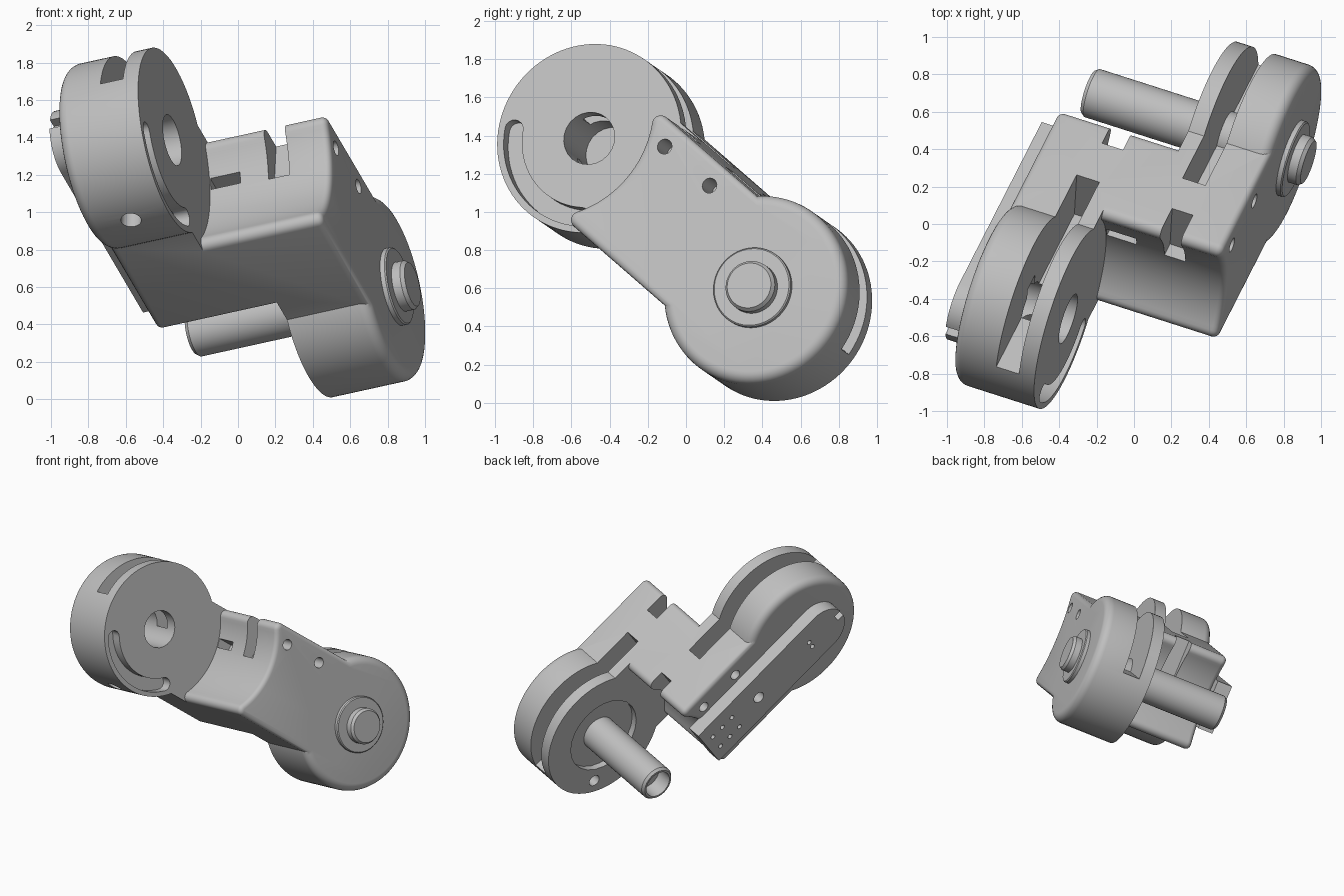
import bpy, bmesh, math
from mathutils import Matrix, Vector

cube = bpy.data.objects.get("Cube")
if cube:
    bpy.data.objects.remove(cube)

# Tilted frame of the link: X = hinge axis, Y = length, Z = upper side
axis = Vector((0.932, -0.298, 0.205)).normalized()
length = Vector((0.36, 0.704, -0.612))
length = (length - axis * length.dot(axis)).normalized()
FRAME = Matrix((axis, length, axis.cross(length))).transposed().to_4x4()
FRAME.translation = (0.023, -0.007, 0.945)

HINGE, RADIUS, INNER, OUTER = 0.757, 0.505, 0.11, 0.58
HALF, CLEAR, TIP = 0.375, 0.56, 0.045

grey = bpy.data.materials.new("light grey")
grey.use_nodes = True
grey.diffuse_color = (0.52, 0.52, 0.52, 1)
grey.node_tree.nodes["Principled BSDF"].inputs["Base Color"].default_value = (0.52, 0.52, 0.52, 1)


def finish(bm, name):
    bmesh.ops.recalc_face_normals(bm, faces=bm.faces)
    mesh = bpy.data.meshes.new(name)
    bm.to_mesh(mesh)
    bm.free()
    mesh.materials.append(grey)
    ob = bpy.data.objects.new(name, mesh)
    bpy.context.collection.objects.link(ob)
    ob.matrix_world = FRAME
    return ob


def box(name, x, y, z):
    bm = bmesh.new()
    bmesh.ops.create_cube(bm, size=1)
    for v in bm.verts:
        v.co = [lo + (hi - lo) * (c + 0.5) for (lo, hi), c in zip((x, y, z), v.co)]
    return finish(bm, name)


def lathe(name, profile, y=0, z=0, steps=72):
    """Turn (radius, distance) points about an axis parallel to the hinge."""
    bm = bmesh.new()
    rings = []
    for r, d in profile:
        angles = [math.tau * i / steps for i in range(steps)]
        rings.append([bm.verts.new((d, y + r * math.cos(t), z + r * math.sin(t))) for t in angles])
    for a, b in zip(rings, rings[1:]):
        for i in range(steps):
            j = (i + 1) % steps
            bm.faces.new((a[i], a[j], b[j], b[i]))
    bm.faces.new(rings[0])
    bm.faces.new(rings[-1])
    return finish(bm, name)


def prism(name, outline, x0, x1):
    """Extrude a (length, height) outline along the hinge axis."""
    bm = bmesh.new()
    face = bm.faces.new([bm.verts.new((x0, y, z)) for y, z in outline])
    new = bmesh.ops.extrude_face_region(bm, geom=[face])["geom"]
    bmesh.ops.translate(bm, verts=[g for g in new if isinstance(g, bmesh.types.BMVert)], vec=(x1 - x0, 0, 0))
    return finish(bm, name)


def arc(cy, cz, r, start, end, n):
    angles = [math.radians(start + (end - start) * i / n) for i in range(n + 1)]
    return [(cy + r * math.cos(t), cz + r * math.sin(t)) for t in angles]


def combine(target, tool, operation="DIFFERENCE"):
    mod = target.modifiers.new("boolean", "BOOLEAN")
    mod.operation, mod.solver, mod.object = operation, "EXACT", tool
    bpy.context.view_layer.objects.active = target
    bpy.ops.object.modifier_apply(modifier=mod.name)
    bpy.data.objects.remove(tool)


def drill(target, y, z, r, x0, x1):
    combine(target, lathe("drill", [(r, x0), (r, x1)], y, z, 24))


# Central block with a hollow clearing the neighbour at each hinge, tips rounded
body = box("link_body", (-OUTER, OUTER), (-HINGE, HINGE), (-HALF, HALF))
reach = math.sqrt((CLEAR + TIP) ** 2 - (HALF - TIP) ** 2)
lean = math.degrees(math.atan2(HALF - TIP, reach))
upper = arc(-HINGE, 0, CLEAR, 0, lean, 14) + arc(reach - HINGE, HALF - TIP, TIP, 180 + lean, 90, 8)[1:]
lower = [(y, -z) for y, z in reversed(upper[1:])]
hollow = lower + upper + [(reach - HINGE, 0.7), (-1.5, 0.7), (-1.5, -0.7), (reach - HINGE, -0.7)]
for s in (1, -1):
    combine(body, prism("clearance", [(s * y, z) for y, z in hollow], -s * INNER, s * 0.9))

# Round the outer side edges
bm = bmesh.new()
bm.from_mesh(body.data)
rims = [e for e in bm.edges if e.calc_face_angle(0) > 0.7
        and all(abs(v.co.x) > OUTER - 0.001 for v in e.verts)]
bmesh.ops.bevel(bm, geom=rims, offset=0.035, segments=4, profile=0.5, affect="EDGES")
bm.to_mesh(body.data)
bm.free()

# Hinge drums with rounded outer rims
for s in (1, -1):
    rim = [(RADIUS - 0.06 + z, s * (OUTER - 0.06 + x)) for z, x in arc(0, 0, 0.06, 0, 90, 6)]
    combine(body, lathe("drum", [(RADIUS, s * INNER)] + rim, s * HINGE, 0, 96), "UNION")

for s, near, far, end in ((1, 0.225, 0.345, 0.12), (-1, 0.165, 0.285, 0.16)):
    def span(a, b):
        return tuple(sorted((s * a, s * b)))
    # Slot through the upper half of the drum
    combine(body, box("slot", span(0.2, 0.33), span(0.1, 1.4), (0.05, 0.8)))
    # Notch and slit in the hollow
    combine(body, box("notch", span(near, far), span(-0.4, -end), (0.08, 0.6)))
    combine(body, box("slit", span(-0.105, 0.065), span(-0.4, -0.1), (0.095, 0.16)))
    # Side screw holes
    for y in (-0.137, 0.197):
        drill(body, s * y, 0.255, 0.04, s * 0.4, s * 0.7)

# Drain hole under the open hinge
drain = [(y, x) for x, y in arc(-0.325, -HINGE, 0.055, 0, 345, 23)]
bm = bmesh.new()
face = bm.faces.new([bm.verts.new((x, y, -0.7)) for y, x in drain])
moved = bmesh.ops.extrude_face_region(bm, geom=[face])["geom"]
bmesh.ops.translate(bm, verts=[g for g in moved if isinstance(g, bmesh.types.BMVert)], vec=(0, 0, 0.9))
combine(body, finish(bm, "drain"))

# Bore and curved groove on the open hinge
drill(body, -HINGE, 0, 0.14, -0.5, 0)
first, last = 212, 306
(ay, az), (by, bz) = arc(-HINGE, 0, 0.42, first, last, 1)
groove = arc(-HINGE, 0, 0.47, first, last, 20) + arc(by, bz, 0.05, last, last + 180, 8)[1:]
groove += arc(-HINGE, 0, 0.37, last, first, 20)[1:] + arc(ay, az, 0.05, first + 180, first + 360, 8)[1:-1]
combine(body, prism("groove", groove, -0.19, 0))

# Counterbore and stop hole on the pinned hinge
drill(body, HINGE, 0, 0.3, 0, 0.16)
drill(body, HINGE + 0.27, -0.3, 0.045, 0, 0.2)

# Hollow hinge pin with its collar
pin = lathe("hinge_pin", [(0.105, -0.45), (0.105, -0.58), (0.12, -0.58), (0.135, -0.56),
                          (0.135, 0.66), (0.12, 0.68)], HINGE + 0.01, 0)
collar = lathe("pin_collar", [(0.212, 0.55), (0.212, 0.605), (0.205, 0.612)], HINGE, 0)

# Side cover plate with rounded end, screw holes and end notch
outline = [(0.32, -0.19), (0.32, 0.19)] + arc(-0.9, 0, 0.19, 90, 270, 24)
plate = prism("cover_plate", outline, -0.685, -0.57)
drill(plate, -0.21, 0, 0.045, -0.75, -0.6)
for y in (0.04, 0.14, 0.24):
    for z in (-0.08, 0.06):
        drill(plate, y, z, 0.018, -0.75, -0.6)
for z in (-0.03, 0.03):
    drill(plate, -0.76, z, 0.018, -0.75, -0.6)
combine(plate, box("end_notch", (-0.75, -0.6), (-1.2, -1.03), (-0.03, 0.03)))

# Smooth the curved faces and keep edges crisp
bpy.ops.object.select_all(action="DESELECT")
for ob in (body, pin, collar, plate):
    ob.select_set(True)
bpy.context.view_layer.objects.active = body
bpy.ops.object.shade_smooth_by_angle(angle=math.radians(30))
